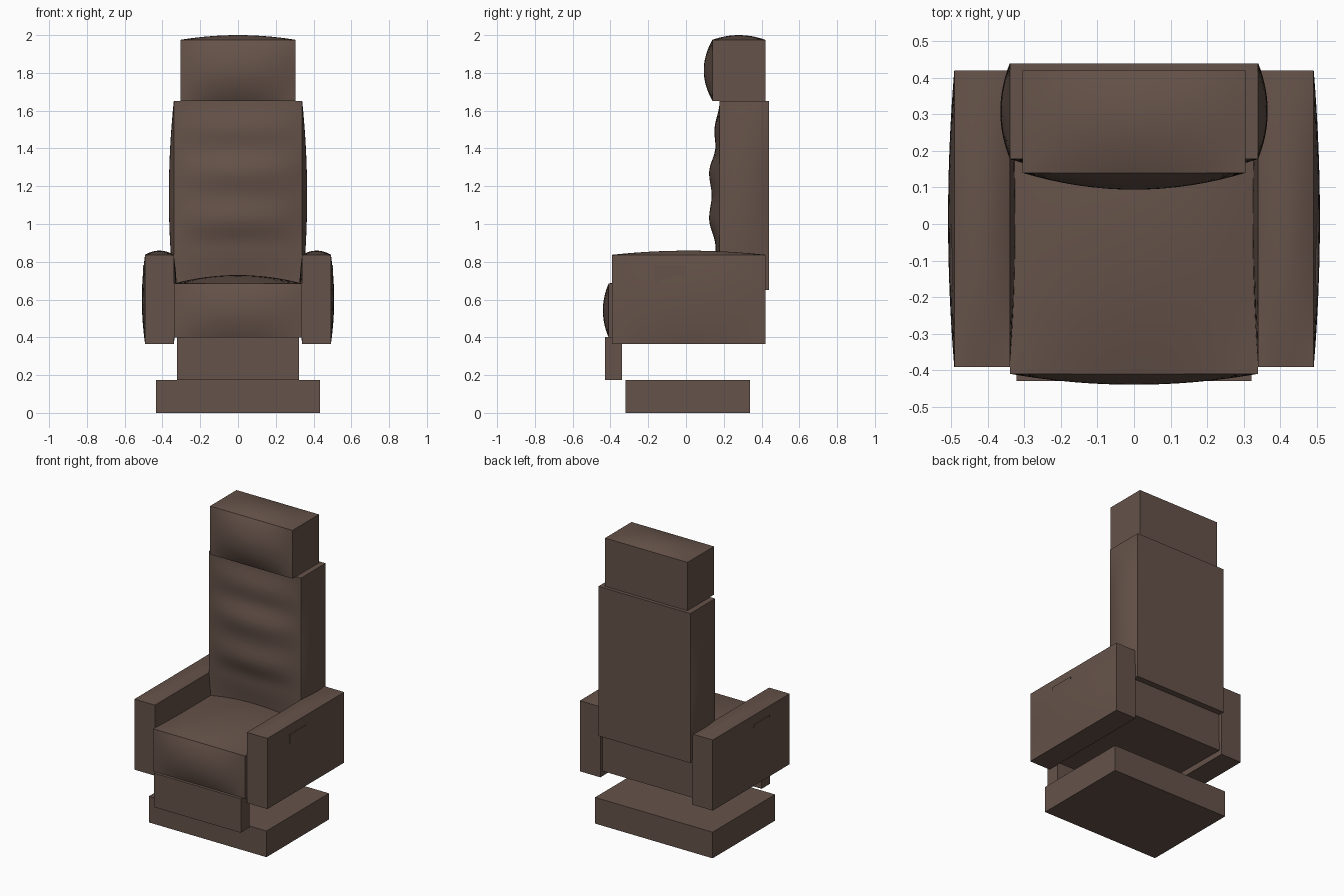
import bpy, bmesh, math

if "Cube" in bpy.data.objects:
    bpy.data.objects.remove(bpy.data.objects["Cube"])

leather = bpy.data.materials.new("brown_leather")
leather.diffuse_color = (0.13, 0.085, 0.067, 1)
leather.use_nodes = True
leather.node_tree.nodes["Principled BSDF"].inputs["Base Color"].default_value = leather.diffuse_color


def pillow(height):
    """Cushion bulge that fades to nothing at the rim of the face."""
    return lambda u, v: height * (1 - u * u) * (1 - v * v)


def block(name, low, high, bulges=None, cuts=0):
    """Box between two corners; bulges maps (axis, side) to a function of the
    two remaining coordinates, each running from -1 to 1."""
    bm = bmesh.new()
    bmesh.ops.create_cube(bm, size=2)
    if cuts:
        bmesh.ops.subdivide_edges(bm, edges=bm.edges[:], cuts=cuts, use_grid_fill=True)
    for v in bm.verts:
        unit = v.co.copy()
        for i in range(3):
            v.co[i] = (low[i] + high[i]) / 2 + unit[i] * (high[i] - low[i]) / 2
        for (axis, side), shape in (bulges or {}).items():
            if abs(unit[axis] - side) < 1e-4:
                a, b = [unit[i] for i in range(3) if i != axis]
                v.co[axis] += side * shape(a, b)
    mesh = bpy.data.meshes.new(name)
    bm.to_mesh(mesh)
    bm.free()
    mesh.materials.append(leather)
    obj = bpy.data.objects.new(name, mesh)
    bpy.context.collection.objects.link(obj)
    if bulges:
        bpy.ops.object.select_all(action='DESELECT')
        obj.select_set(True)
        bpy.context.view_layer.objects.active = obj
        bpy.ops.object.shade_smooth_by_angle(angle=math.radians(30))
    return obj


# Lumbar waves of the backrest: height and depth of each crest or dip
WAVES = [(0.65, 0), (0.88, 0.022), (1.03, 0.056), (1.15, 0.042),
         (1.27, 0.056), (1.41, 0.022), (1.49, 0.028), (1.65, 0)]


def lumbar(u, v):
    z = 1.15 + 0.5 * v
    for (z0, d0), (z1, d1) in zip(WAVES, WAVES[1:]):
        if z <= z1 + 1e-6:
            t = (1 - math.cos(math.pi * (z - z0) / (z1 - z0))) / 2
            return (d0 + (d1 - d0) * t) * (1 - u * u)
    return 0


# Base and folded footrest
block("base", (-0.435, -0.32, 0), (0.435, 0.34, 0.175))
block("footrest", (-0.322, -0.43, 0.175), (0.322, -0.34, 0.402))

# Seat cushion, domed on top and at the front
block("seat", (-0.34, -0.41, 0.40), (0.34, 0.40, 0.685),
      {(2, 1): pillow(0.045), (1, -1): pillow(0.03)}, 15)

# Backrest with padded sides and lumbar waves
block("backrest", (-0.34, 0.178, 0.65), (0.34, 0.44, 1.65),
      {(0, 1): pillow(0.026), (0, -1): pillow(0.026), (1, -1): lumbar}, 31)

# Headrest
block("headrest", (-0.305, 0.14, 1.652), (0.305, 0.42, 1.975),
      {(2, 1): pillow(0.025), (1, -1): pillow(0.046)}, 15)

# Padded arms, each with a mostly sunken side panel
for side, label in ((-1, "left"), (1, "right")):
    x0, x1 = sorted((side * 0.34, side * 0.492))
    block(label + "_arm", (x0, -0.392, 0.365), (x1, 0.42, 0.837),
          {(0, 1): pillow(0.017), (0, -1): pillow(0.017), (2, 1): pillow(0.022)}, 15)
    x0, x1 = sorted((side * 0.47, side * 0.504))
    block(label + "_arm_panel", (x0, -0.17, 0.64), (x1, 0.0, 0.78))
